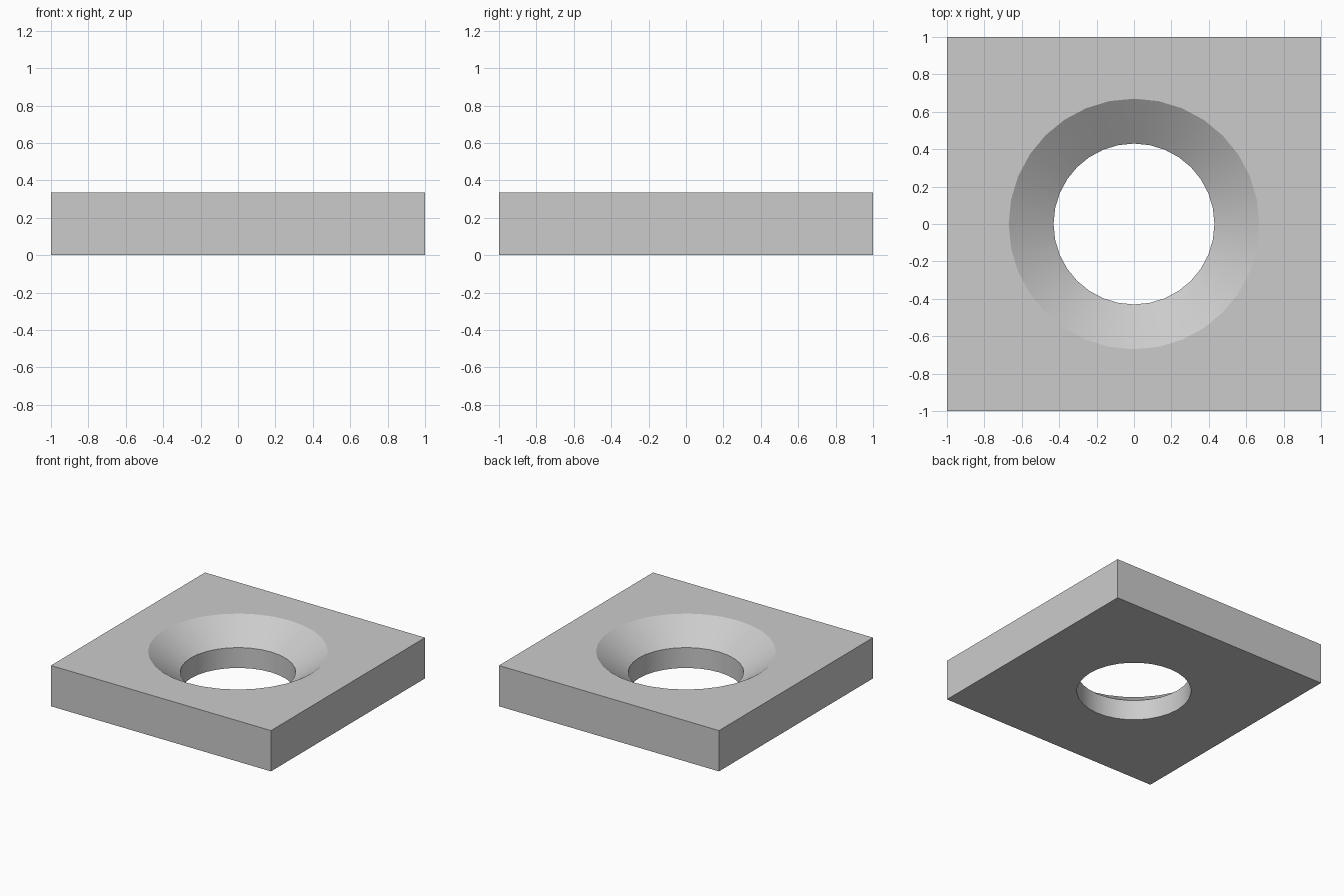
import bpy
import bmesh
import math

cube = bpy.data.objects.get("Cube")
if cube:
    bpy.data.objects.remove(cube, do_unlink=True)

SIDES = 32
HEIGHT = 0.335
HALF = 1.0
RIM_RADIUS = 0.67
HOLE_RADIUS = 0.43


def ring(bm, radius, z, square=False):
    """Loop of vertices on a circle, or pushed out onto a square."""
    verts = []
    for i in range(SIDES):
        a = math.tau * i / SIDES
        x, y = math.cos(a), math.sin(a)
        r = radius / max(abs(x), abs(y)) if square else radius
        verts.append(bm.verts.new((x * r, y * r, z)))
    return verts


# Plain grey finish
grey = bpy.data.materials.new("grey")
grey.use_nodes = True
colour = (0.6, 0.6, 0.6, 1)
grey.diffuse_color = colour
grey.node_tree.nodes["Principled BSDF"].inputs["Base Color"].default_value = colour

# Square plate with a countersunk hole: five loops joined in a closed cycle
bm = bmesh.new()
loops = [
    ring(bm, HALF, 0, square=True),
    ring(bm, HALF, HEIGHT, square=True),
    ring(bm, RIM_RADIUS, HEIGHT),
    ring(bm, HOLE_RADIUS, HEIGHT / 2),
    ring(bm, HOLE_RADIUS, 0),
]
for k, low in enumerate(loops):
    high = loops[(k + 1) % len(loops)]
    for i in range(SIDES):
        j = (i + 1) % SIDES
        bm.faces.new((low[i], low[j], high[j], high[i]))
bmesh.ops.recalc_face_normals(bm, faces=bm.faces)

mesh = bpy.data.meshes.new("countersunk_plate")
bm.to_mesh(mesh)
bm.free()
mesh.materials.append(grey)
plate = bpy.data.objects.new("countersunk_plate", mesh)
bpy.context.collection.objects.link(plate)

# Smooth bore and countersink, crisp rims and corners
bpy.ops.object.select_all(action="DESELECT")
plate.select_set(True)
bpy.context.view_layer.objects.active = plate
bpy.ops.object.shade_smooth_by_angle(angle=math.radians(30))
